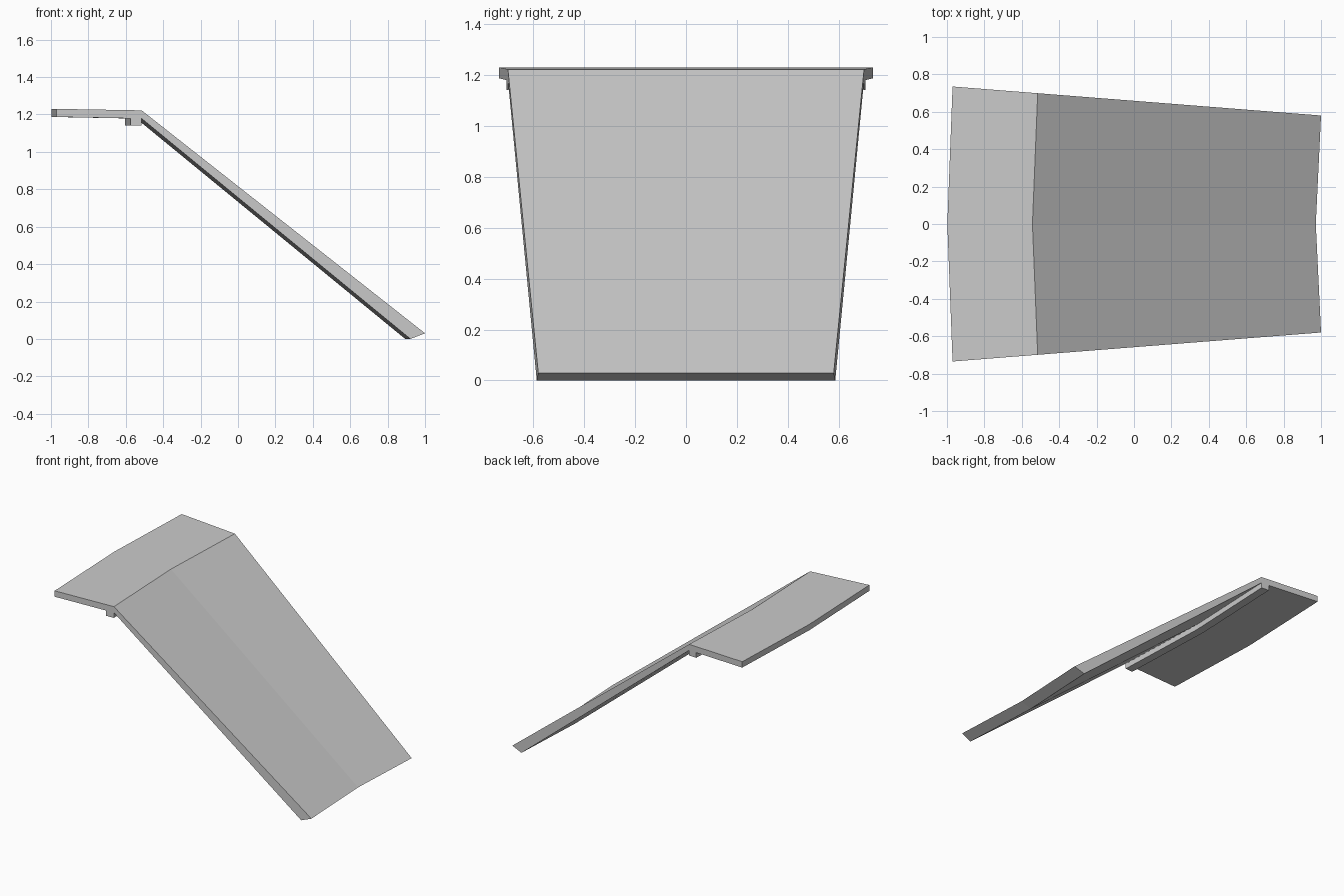
import bpy

if "Cube" in bpy.data.objects:
    bpy.data.objects.remove(bpy.data.objects["Cube"])


def half_width(x):
    # Plan taper: wide at the deck end, narrow at the ramp foot
    return 0.735 - (x + 0.97) * 0.155 / 1.97


def extrude_profile(name, profile, bow=-0.028):
    """Sweep an (x, z) profile through three stations: side, bowed middle, side."""
    n = len(profile)
    verts = [(x + (bow if s == 0 else 0), s * half_width(x), z)
             for s in (-1, 0, 1) for x, z in profile]
    faces = [tuple(range(n))[::-1], tuple(range(2 * n, 3 * n))]
    for k in (0, n):
        for i in range(n):
            j = (i + 1) % n
            faces.append((k + i, k + j, k + n + j, k + n + i))
    mesh = bpy.data.meshes.new(name)
    mesh.from_pydata(verts, [], faces)
    obj = bpy.data.objects.new(name, mesh)
    bpy.context.collection.objects.link(obj)
    # Consistent outward normals
    import bmesh
    bm = bmesh.new()
    bm.from_mesh(mesh)
    bmesh.ops.recalc_face_normals(bm, faces=bm.faces)
    bm.to_mesh(mesh)
    bm.free()
    return obj


# Flat deck and sloping ramp
extrude_profile("ramp_panel", [(-0.97, 1.23), (-0.515, 1.222), (1.0, 0.03),
                               (0.922, 0.0), (-0.515, 1.178), (-0.97, 1.187)])
# Support strip beneath the bend
extrude_profile("support_strip", [(-0.575, 1.18), (-0.515, 1.179),
                                  (-0.515, 1.14), (-0.575, 1.141)])
